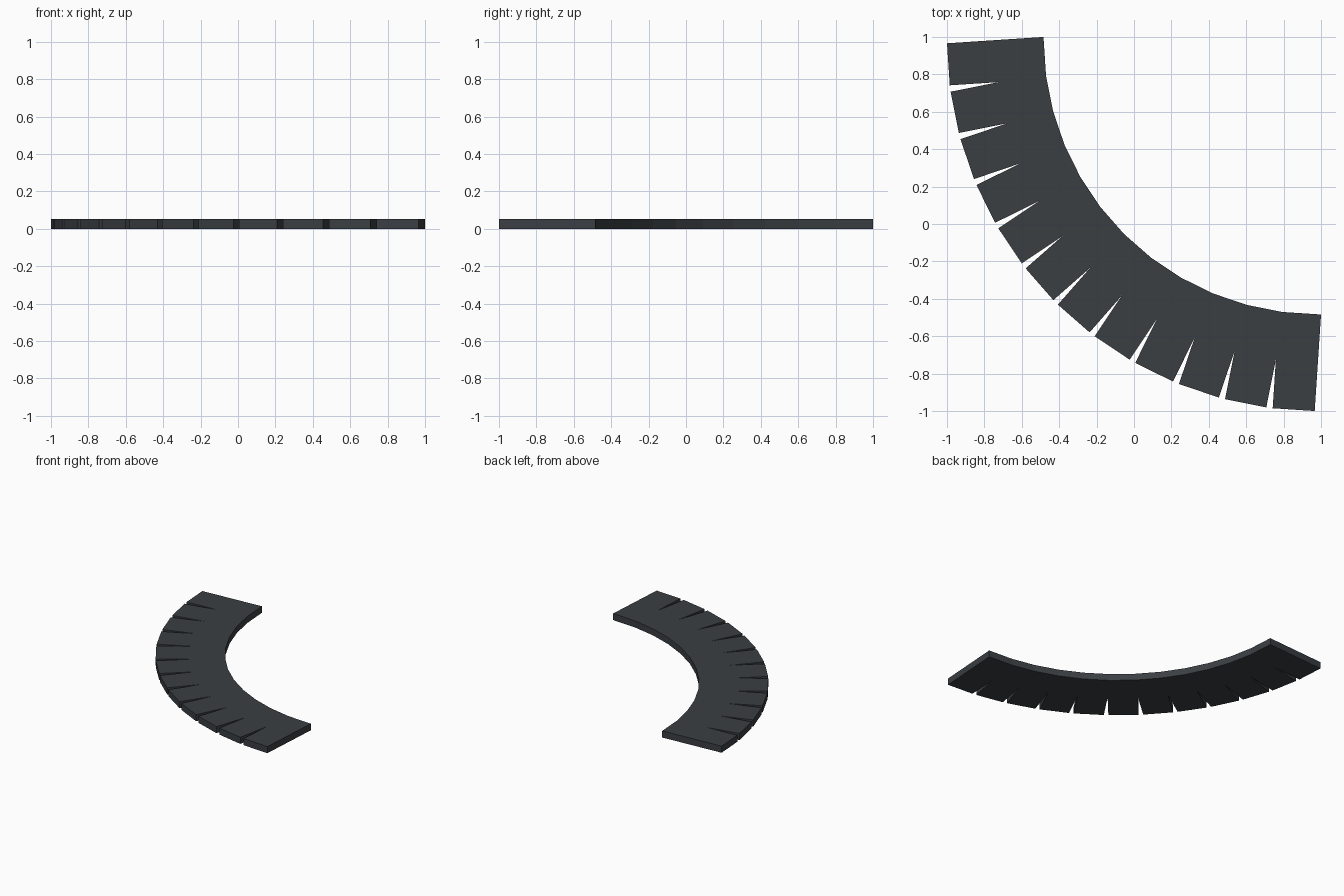
import bpy, bmesh, math
from mathutils import Matrix

if "Cube" in bpy.data.objects:
    bpy.data.objects.remove(bpy.data.objects["Cube"])

COUNT = 12                    # straight slabs making a quarter turn
STEP = math.radians(90 / COUNT)
INNER = 1.463                 # distance from arc centre to inner edges
LENGTH = 0.517                # slab size across the band
WIDTH = 0.2252                # slab size along the band
THICK = 0.054
CENTRE = 0.9833               # arc centre lies on the x = y diagonal

mat = bpy.data.materials.new("dark slate grey")
mat.diffuse_color = (0.043, 0.049, 0.055, 1)
mat.use_nodes = True
mat.node_tree.nodes["Principled BSDF"].inputs["Base Color"].default_value = mat.diffuse_color

# Curved band: flat slabs fanned round the arc, overlapping on the inside
# and opening into wedge gaps on the outside
bm = bmesh.new()
for i in range(COUNT):
    angle = math.pi + (i + 0.5) * STEP
    m = (Matrix.Translation((CENTRE, CENTRE, THICK / 2))
         @ Matrix.Rotation(angle, 4, 'Z')
         @ Matrix.Translation((INNER + LENGTH / 2, 0, 0))
         @ Matrix.Diagonal((LENGTH, WIDTH, THICK, 1)))
    bmesh.ops.create_cube(bm, size=1, matrix=m)

mesh = bpy.data.meshes.new("curved_band")
bm.to_mesh(mesh)
bm.free()
mesh.materials.append(mat)
band = bpy.data.objects.new("curved_band", mesh)
bpy.context.collection.objects.link(band)
